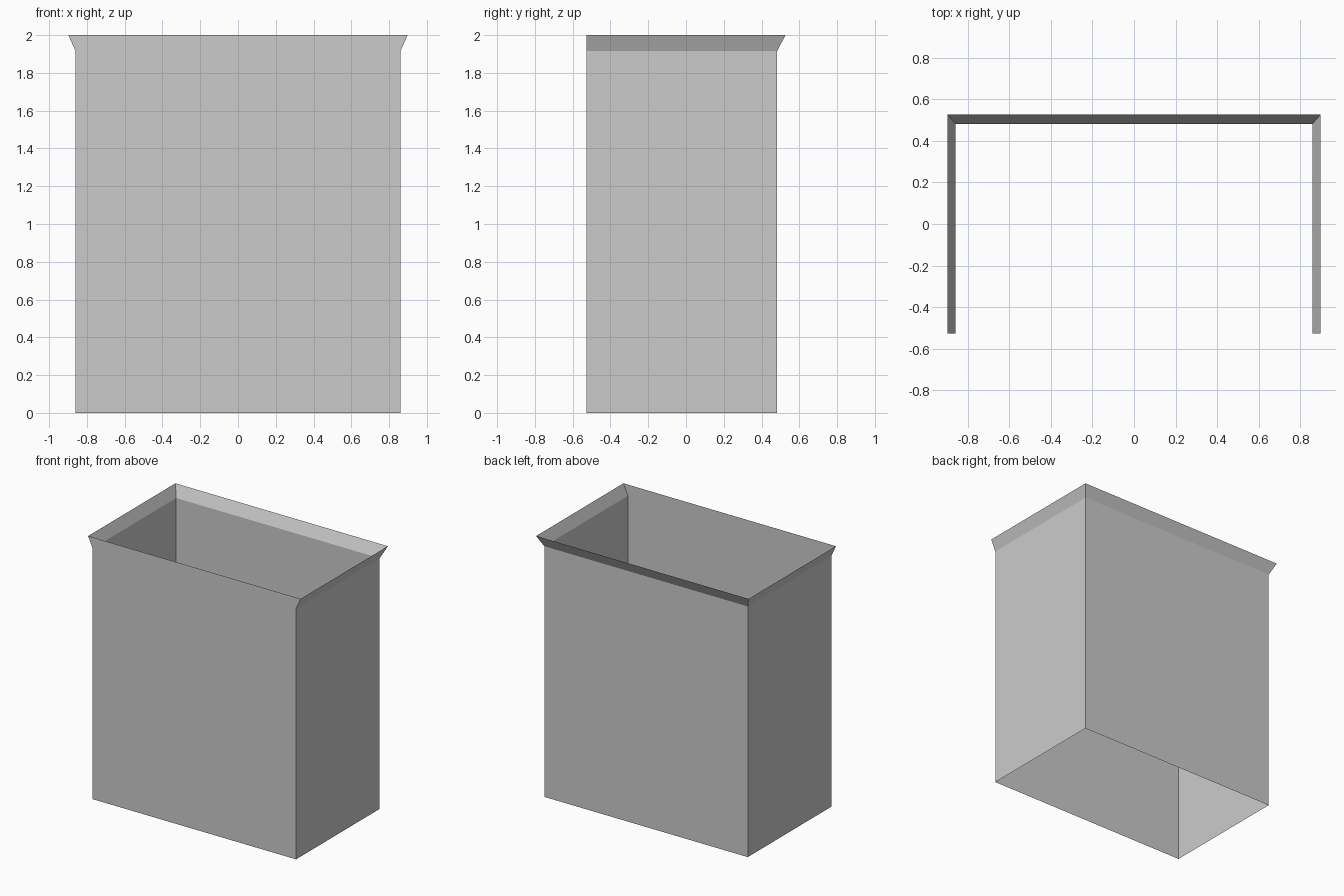
import bpy
import bmesh

# Remove the default cube
cube = bpy.data.objects.get("Cube")
if cube:
    bpy.data.objects.remove(cube, do_unlink=True)

# Single flat grey
GREY = (0.6, 0.6, 0.6, 1.0)
grey = bpy.data.materials.new("plain_grey")
grey.use_nodes = True
grey.diffuse_color = GREY
grey.node_tree.nodes["Principled BSDF"].inputs["Base Color"].default_value = GREY

FRONT = -0.527
# Each ring: half width, back depth, height
RINGS = [(0.86, 0.482, 0.0), (0.86, 0.482, 1.915), (0.898, 0.527, 2.0)]


def ring(bm, half, back, z):
    corners = [(-half, FRONT), (half, FRONT), (half, back), (-half, back)]
    return [bm.verts.new((x, y, z)) for x, y in corners]


# Open sleeve with a lip flaring to the sides and back, flat at the front
bm = bmesh.new()
loops = [ring(bm, *r) for r in RINGS]
for low, high in zip(loops, loops[1:]):
    for i in range(4):
        j = (i + 1) % 4
        bm.faces.new((low[i], low[j], high[j], high[i]))

mesh = bpy.data.meshes.new("open_sleeve")
bm.to_mesh(mesh)
bm.free()
mesh.materials.append(grey)
sleeve = bpy.data.objects.new("open_sleeve", mesh)
bpy.context.collection.objects.link(sleeve)
